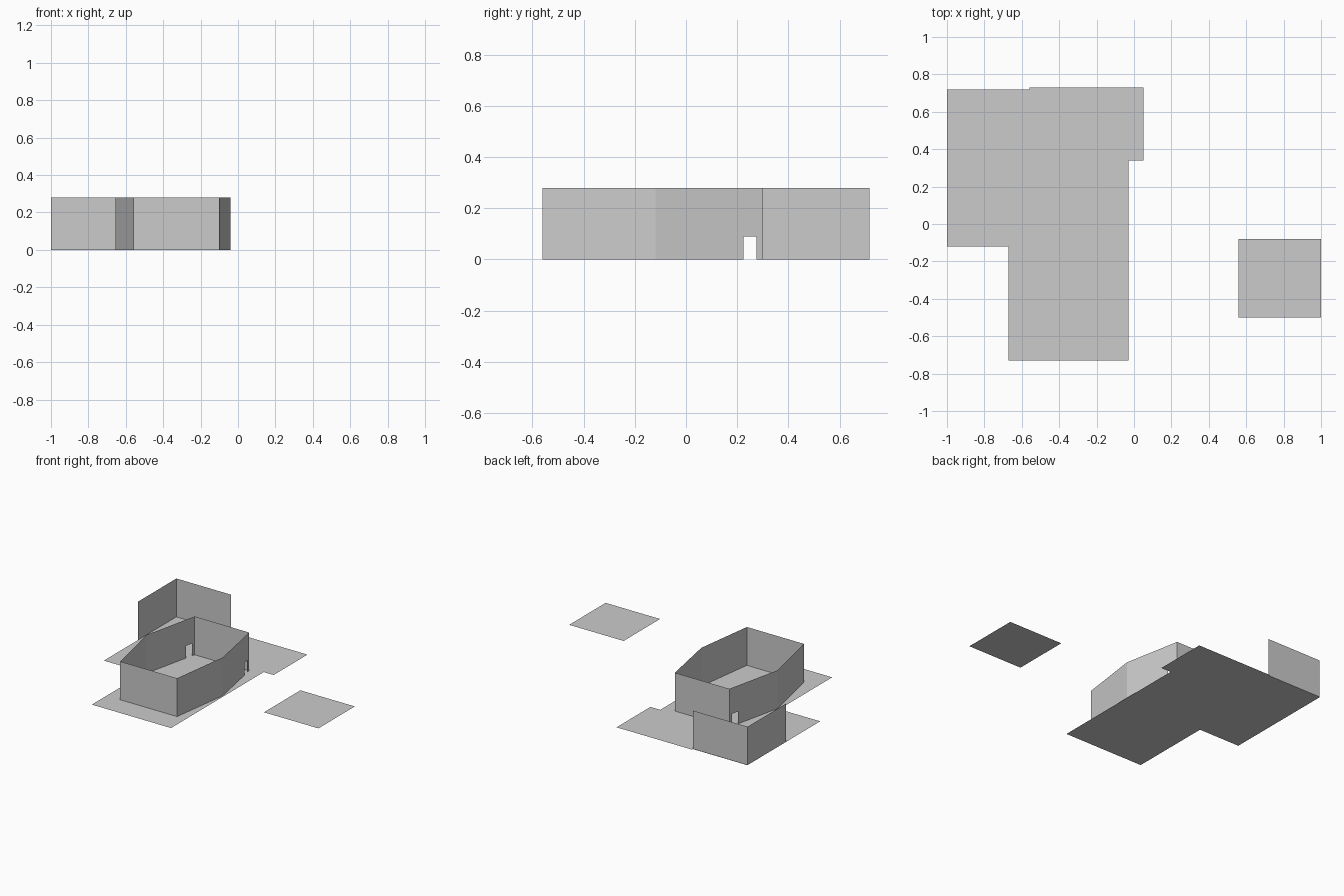
import bpy
from mathutils import Vector

if "Cube" in bpy.data.objects:
    bpy.data.objects.remove(bpy.data.objects["Cube"])

WALL_H = 0.28
DOOR_H = 0.09
DOOR_Y = (0.225, 0.275)


def add_faces(name, faces):
    """One object made of flat polygons, each a loop of 3D points."""
    verts = [p for f in faces for p in f]
    index, polys = 0, []
    for f in faces:
        polys.append(list(range(index, index + len(f))))
        index += len(f)
    mesh = bpy.data.meshes.new(name)
    mesh.from_pydata([tuple(p) for p in verts], [], polys)
    mesh.update()
    obj = bpy.data.objects.new(name, mesh)
    bpy.context.collection.objects.link(obj)
    return obj


def slab(name, outline, z):
    return add_faces(name, [[(x, y, z) for x, y in outline]])


def wall(a, b, door=False):
    """Upright sheet from a to b, optionally notched by a doorway at DOOR_Y."""
    a, b = Vector(a), Vector(b)
    base = [(*a, 0)]
    if door:
        for y, rise in zip(sorted(DOOR_Y, reverse=a.y > b.y), (True, False)):
            p = a.lerp(b, (y - a.y) / (b.y - a.y))
            pair = [(*p, 0), (*p, DOOR_H)]
            base += pair if rise else pair[::-1]
    return base + [(*b, 0), (*b, WALL_H), (*a, WALL_H)]


# Ground floor sheet
slab("floor", [(-1, -0.12), (-0.67, -0.12), (-0.67, -0.73), (-0.03, -0.73),
               (-0.03, 0.34), (0.05, 0.34), (0.05, 0.73), (-0.56, 0.73),
               (-0.56, 0.72), (-1, 0.72)], 0)

# Six-sided room with a doorway in each rear side wall
room = [(-0.56, -0.56), (-0.10, -0.56), (-0.04, -0.12),
        (-0.12, 0.30), (-0.56, 0.30), (-0.655, -0.12)]
door_walls = (2, 4)
add_faces("room_walls", [wall(room[i], room[(i + 1) % 6], i in door_walls)
                         for i in range(6)])

# L-shaped corner wall behind the room
corner = [(-0.56, 0.717), (-1, 0.717), (-1, 0.275)]
add_faces("corner_walls", [wall(a, b) for a, b in zip(corner, corner[1:])])

# Detached raised panel
slab("raised_panel", [(0.56, -0.5), (1, -0.5), (1, -0.08), (0.56, -0.08)], 0.185)
